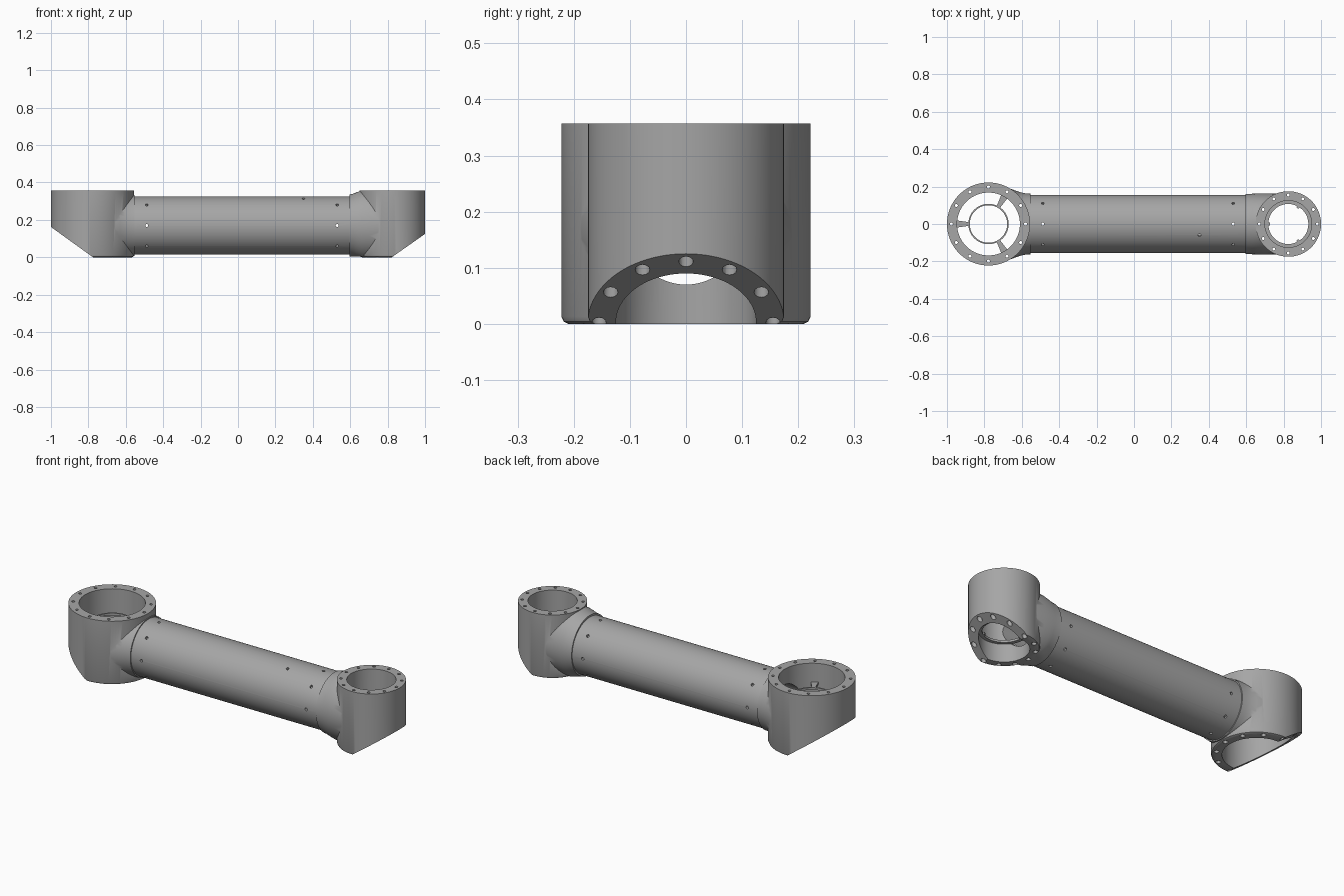
import bpy, bmesh, math
from mathutils import Matrix, Vector

if "Cube" in bpy.data.objects:
    bpy.data.objects.remove(bpy.data.objects["Cube"], do_unlink=True)

HEIGHT, AXIS = 0.357, 0.17

metal = bpy.data.materials.new("grey metal")
metal.use_nodes = True
metal.diffuse_color = (0.38, 0.38, 0.38, 1)
metal.node_tree.nodes["Principled BSDF"].inputs["Base Color"].default_value = metal.diffuse_color


def make(name, bm):
    bmesh.ops.recalc_face_normals(bm, faces=bm.faces)
    mesh = bpy.data.meshes.new(name)
    bm.to_mesh(mesh)
    bm.free()
    mesh.materials.append(metal)
    obj = bpy.data.objects.new(name, mesh)
    bpy.context.collection.objects.link(obj)
    return obj


def loft(bm, rings, closed=False):
    """Skin a list of point rings; cap the ends or join last to first."""
    rings = [[bm.verts.new(p) for p in ring] for ring in rings]
    n = len(rings[0])
    pairs = list(zip(rings, rings[1:]))
    if closed:
        pairs.append((rings[-1], rings[0]))
    else:
        bm.faces.new(rings[0])
        bm.faces.new(rings[-1])
    for a, b in pairs:
        for i in range(n):
            j = (i + 1) % n
            bm.faces.new((a[i], a[j], b[j], b[i]))


def circle_z(x, y, z, r, n):
    return [(x + r * math.cos(2 * math.pi * i / n), y + r * math.sin(2 * math.pi * i / n), z)
            for i in range(n)]


def section_x(x, ry, rz, n=64):
    """Oval across the arm, kept within the housing height."""
    pts = []
    for i in range(n):
        a = 2 * math.pi * i / n
        z = AXIS + rz * math.sin(a)
        pts.append((x, ry * math.cos(a), min(max(z, 0.003), HEIGHT - 0.002)))
    return pts


def boolean(obj, cutter, operation="DIFFERENCE"):
    cutter.hide_render = True
    mod = obj.modifiers.new(operation, "BOOLEAN")
    mod.object, mod.operation, mod.solver = cutter, operation, "EXACT"
    graph = bpy.context.evaluated_depsgraph_get()
    mesh = bpy.data.meshes.new_from_object(obj.evaluated_get(graph))
    obj.modifiers.clear()
    obj.data = mesh
    bpy.data.objects.remove(cutter, do_unlink=True)


def smooth(obj, angle=35):
    bpy.ops.object.select_all(action="DESELECT")
    obj.select_set(True)
    bpy.context.view_layer.objects.active = obj
    bpy.ops.object.shade_smooth_by_angle(angle=math.radians(angle))


def housing(name, cx, radius, bore, bolt_radius, side, slant, sections):
    """Upright hollow drum with a slanted outer underside and a blended collar."""
    bm = bmesh.new()
    loft(bm, [circle_z(cx, 0, 0, radius - 0.012, 96), circle_z(cx, 0, 0.004, radius - 0.004, 96),
              circle_z(cx, 0, 0.013, radius, 96), circle_z(cx, 0, HEIGHT, radius, 96)])
    # slanted underside
    slope = slant / radius
    normal = Vector((side * slope, 0, -1)).normalized()
    cut = bmesh.ops.bisect_plane(bm, geom=bm.verts[:] + bm.edges[:] + bm.faces[:],
                                 plane_co=(cx, 0, 0.002), plane_no=normal, clear_outer=True)
    edges = [e for e in cut["geom_cut"] if isinstance(e, bmesh.types.BMEdge)]
    bmesh.ops.holes_fill(bm, edges=edges, sides=0)
    body = make(name, bm)

    # collar towards the tube
    bm = bmesh.new()
    loft(bm, [section_x(*s) for s in sections])
    boolean(body, make("collar", bm), "UNION")

    # vertical bore
    bm = bmesh.new()
    loft(bm, [circle_z(cx, 0, z, bore, 96) for z in (-0.1, 0.5)])
    boolean(body, make("bore_cutter", bm))

    # passage into the tube
    bm = bmesh.new()
    loft(bm, [section_x(x, 0.1, 0.1) for x in (cx, cx - side * 0.4)])
    boolean(body, make("passage_cutter", bm))

    # bolt holes with counterbores following the underside
    for low, hole in ((False, 0.008), (True, 0.013)):
        bm = bmesh.new()
        for i in range(12):
            a = math.pi * i / 6
            x, y = cx + bolt_radius * math.cos(a), bolt_radius * math.sin(a)
            floor = max(0, side * (x - cx) * slope)
            top = floor + 0.025 if low else 0.5
            loft(bm, [circle_z(x, y, z, hole, 12) for z in (-0.1, top)])
        boolean(body, make("bolt_cutter", bm))
    smooth(body)
    return body


def inner_ring(name, cx, z, inner, outer, thick):
    bm = bmesh.new()
    loft(bm, [circle_z(cx, 0, h, r, 64) for r, h in
              ((inner, z), (outer, z), (outer, z + thick), (inner, z + thick))], closed=True)
    smooth(make(name, bm))


def radial_tabs(name, cx, z, inner, outer, width_in, width_out, thick):
    """Three arms or lugs pointing away from the bore centre."""
    bm = bmesh.new()
    for angle in (60, 180, 300):
        turn = Matrix.Translation((cx, 0, 0)) @ Matrix.Rotation(math.radians(angle), 4, "Z")
        plan = [(inner, -width_in), (outer, -width_out), (outer, width_out), (inner, width_in)]
        loft(bm, [[turn @ Vector((x, y, h)) for x, y in plan] for h in (z, z + thick)])
    make(name, bm)


# end housings
housing("large_housing", -0.778, 0.222, 0.168, 0.198, -1, 0.16,
        [(-0.553, 0.162, 0.162), (-0.58, 0.164, 0.164), (-0.605, 0.169, 0.169),
         (-0.63, 0.177, 0.177), (-0.655, 0.187, 0.187), (-0.7, 0.197, 0.197), (-0.76, 0.19, 0.19)])
housing("small_housing", 0.825, 0.175, 0.125, 0.155, 1, 0.123,
        [(0.595, 0.161, 0.166), (0.615, 0.161, 0.17), (0.635, 0.162, 0.178),
         (0.66, 0.163, 0.187), (0.7, 0.164, 0.187), (0.75, 0.162, 0.187), (0.81, 0.16, 0.187)])

# bore fittings
inner_ring("spider_ring", -0.778, 0.24, 0.1, 0.108, 0.012)
radial_tabs("spider_arms", -0.778, 0.24, 0.106, 0.17, 0.01, 0.019, 0.012)
inner_ring("bore_lip", 0.825, 0.1, 0.107, 0.127, 0.012)
radial_tabs("bore_lip_lugs", 0.825, 0.1, 0.098, 0.11, 0.007, 0.009, 0.012)

# connecting tube
bm = bmesh.new()
tube_profile = ((-0.556, 0.156), (0.6, 0.156), (0.6, 0.142), (-0.556, 0.142))
loft(bm, [section_x(x, r, r) for x, r in tube_profile], closed=True)
tube = make("connecting_tube", bm)

# fastener holes around both tube ends, and one sensor hole
bm = bmesh.new()
spots = [(x, math.pi * i / 4) for x in (-0.488, 0.53) for i in range(8)]
spots.append((0.35, math.radians(113)))
for x, a in spots:
    turn = Matrix.Translation((x, 0, AXIS)) @ Matrix.Rotation(a - math.pi / 2, 4, "X")
    loft(bm, [[turn @ Vector(p) for p in circle_z(0, 0, z, 0.008, 12)] for z in (0.12, 0.18)])
boolean(tube, make("fastener_cutter", bm))
smooth(tube)
